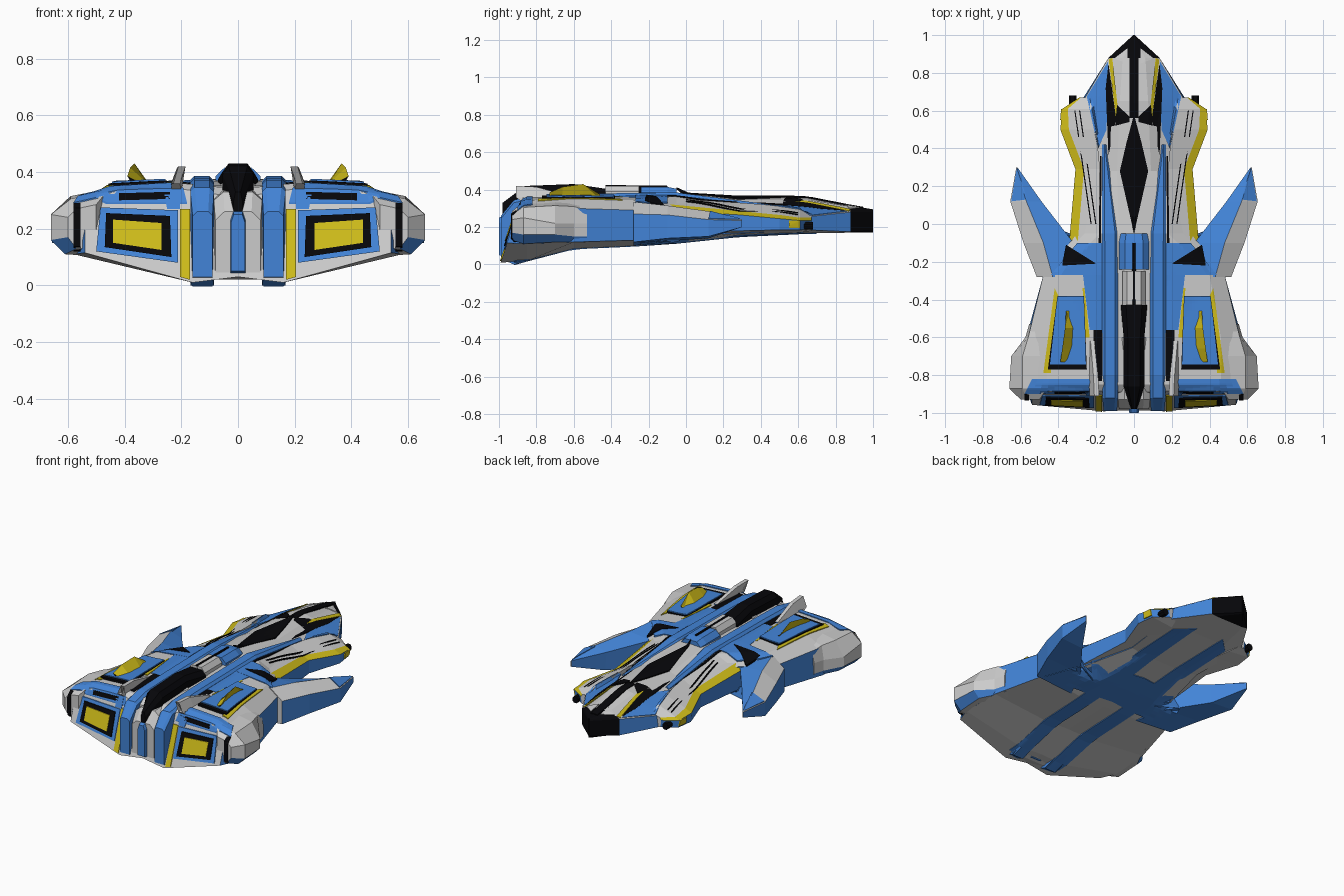
import bpy, bmesh
from mathutils import Vector
from mathutils.bvhtree import BVHTree

if "Cube" in bpy.data.objects:
    bpy.data.objects.remove(bpy.data.objects["Cube"])

RGB = {'blue': (.055, .23, .68), 'yellow': (.62, .5, .01), 'black': (.002, .002, .003)}
MATS = {'grey': None}
for key, c in RGB.items():
    MATS[key] = bpy.data.materials.new(key)
    MATS[key].diffuse_color = (*c, 1)
KEYS = list(MATS)
body_v, body_f = [], []          # surfaces that panels are projected on


def finish(name, bm):
    bmesh.ops.recalc_face_normals(bm, faces=bm.faces)
    me = bpy.data.meshes.new(name)
    used = sorted({f.material_index for f in bm.faces})
    for i in used:
        me.materials.append(MATS[KEYS[i]])
    for f in bm.faces:
        f.material_index = used.index(f.material_index)
    bm.to_mesh(me)
    bm.free()
    ob = bpy.data.objects.new(name, me)
    bpy.context.collection.objects.link(ob)
    m = ob.modifiers.new('mirror', 'MIRROR')
    m.merge_threshold = .0005
    return ob


def loft(name, secs, cols, cap='grey', closed=True, slope=0, body=True):
    """Skin (y, [(x, z)...]) sections; the last one may lean by slope."""
    bm = bmesh.new()
    rings = []
    for i, (y, pts) in enumerate(secs):
        k = slope if i == len(secs) - 1 else 0
        rings.append([bm.verts.new((x, y + k * z, z)) for x, z in pts])
    n = len(rings[0])
    for a, b in zip(rings, rings[1:]):
        for j in range(n if closed else n - 1):
            f = bm.faces.new((a[j], a[(j + 1) % n], b[(j + 1) % n], b[j]))
            f.material_index = KEYS.index(cols[j % len(cols)])
    for r in (rings[0], rings[-1]):
        bm.faces.new(r).material_index = KEYS.index(cap)
    if body:
        bm.verts.index_update()
        o = len(body_v)
        body_v.extend(v.co.copy() for v in bm.verts)
        body_f.extend([o + v.index for v in f.verts] for f in bm.faces)
    return finish(name, bm)


VIEW = {'top': (lambda u, v: (u, v, 3), (0, 0, -1)),
        'belly': (lambda u, v: (u, v, -3), (0, 0, 1)),
        'rear': (lambda u, v: (u, -3, v), (0, 1, 0)),
        'side': (lambda u, v: (3, u, v), (-1, 0, 0))}


def panel(name, quad, col, h=.005, view='top', n=10):
    """Thin plate following the body, seen as a quad from one side."""
    place, d = VIEW[view]
    d = Vector(d)
    a, b, c, e = [Vector(p) for p in quad]
    bm = bmesh.new()
    g = []
    for i in range(n + 1):
        row = []
        for j in range(n + 1):
            p = a.lerp(b, i / n).lerp(e.lerp(c, i / n), j / n)
            o = Vector(place(*p))
            hit = tree.ray_cast(o, d)[0] or tree.find_nearest(o + d * 2.1)[0]
            row.append(bm.verts.new(hit - d * h))
        g.append(row)
    for i in range(n):
        for j in range(n):
            bm.faces.new((g[i][j], g[i + 1][j], g[i + 1][j + 1], g[i][j + 1]))
    rim = bmesh.ops.extrude_edge_only(bm, edges=[x for x in bm.edges if x.is_boundary])
    for v in rim['geom']:
        if isinstance(v, bmesh.types.BMVert):
            v.co += d * (h + .003)
    for f in bm.faces:
        f.material_index = KEYS.index(col)
    bmesh.ops.remove_doubles(bm, verts=bm.verts, dist=1e-5)
    return finish(name, bm)


def rect(x0, y0, x1, y1):
    return [(x0, y0), (x1, y0), (x1, y1), (x0, y1)]


# nose and main hull
nose = (.88, [(0, .315), (.06, .31), (.12, .29), (.135, .28), (.135, .175), (.1, .17), (0, .17)])
loft('nose_tip', [(1, [(0, .295), (.002, .295), (.003, .29), (.004, .28), (.004, .18), (.003, .17), (0, .17)]),
                  nose], ['black'], 'black', False)
loft('hull', [
    nose,
    (.65, [(0, .36), (.075, .345), (.14, .305), (.27, .255), (.28, .185), (.15, .168), (0, .168)]),
    (.28, [(0, .36), (.09, .345), (.15, .325), (.24, .28), (.25, .165), (.15, .15), (0, .15)]),
    (-.05, [(0, .38), (.08, .375), (.18, .365), (.3, .31), (.33, .16), (.2, .115), (0, .115)]),
    (-.27, [(0, .37), (.2, .365), (.4, .345), (.48, .29), (.48, .13), (.2, .1), (0, .1)]),
    (-.6, [(0, .35), (.2, .36), (.46, .35), (.56, .3), (.57, .12), (.2, .085), (0, .09)]),
    (-.85, [(0, .34), (.2, .36), (.46, .345), (.57, .3), (.58, .11), (.16, .02), (0, .03)]),
    (-.995, [(0, .31), (.2, .34), (.44, .33), (.54, .285), (.54, .115), (.16, .01), (0, .03)]),
], ['grey', 'grey', 'grey', 'blue', 'grey', 'grey'], 'grey', False, .33)

# gun pods beside the nose
loft('gun_pod', [
    (-.12, [(.18, .36), (.3, .325), (.345, .29), (.345, .17), (.18, .15)]),
    (.29, [(.18, .33), (.265, .285), (.31, .265), (.31, .18), (.19, .16)]),
    (.5, [(.2, .315), (.345, .265), (.39, .245), (.385, .185), (.2, .168)]),
    (.61, [(.22, .3), (.35, .25), (.38, .235), (.37, .185), (.22, .17)]),
    (.67, [(.24, .26), (.28, .25), (.29, .235), (.285, .19), (.24, .18)]),
], ['grey', 'yellow', 'blue', 'grey', 'grey'])
gun = [(.305, .2), (.315, .187), (.335, .187), (.345, .2), (.345, .215), (.335, .228), (.315, .228), (.305, .215)]
loft('gun_barrel', [(.58, gun), (.68, gun)], ['black'], 'black', body=False)

# forward swept wings
loft('wing', [
    (.3, [(.617, .24), (.62, .24), (.623, .235), (.623, .2), (.617, .2)]),
    (.12, [(.49, .26), (.57, .285), (.655, .24), (.655, .15), (.5, .14)]),
    (-.1, [(.32, .3), (.48, .315), (.585, .265), (.585, .14), (.33, .125)]),
    (-.28, [(.25, .33), (.43, .335), (.515, .27), (.515, .12), (.25, .1)]),
], ['blue', 'grey', 'blue', 'blue', 'blue'])

# outer engine bulges
loft('outer_pod', [
    (-.53, [(.48, .32), (.54, .29), (.555, .22), (.555, .15), (.54, .12), (.48, .12)]),
    (-.6, [(.46, .335), (.56, .31), (.575, .22), (.575, .15), (.56, .12), (.46, .11)]),
    (-.7, [(.46, .34), (.59, .315), (.65, .22), (.65, .16), (.61, .12), (.46, .1)]),
    (-.87, [(.46, .335), (.59, .305), (.66, .25), (.66, .16), (.61, .11), (.46, .1)]),
    (-.93, [(.5, .285), (.57, .27), (.6, .24), (.6, .17), (.57, .13), (.5, .13)]),
], ['grey', 'grey', 'grey', 'blue', 'grey', 'grey'])


# long blue rails and the spine between them
def rail(y, x0, x1, top, low, c=.015):
    return (y, [(x0, low), (x0, top - c), (x0 + c, top), (x1 - c, top), (x1, top - c), (x1, low)])


loft('rail', [rail(.42, .14, .17, .325, .25), rail(-.05, .085, .17, .385, .25), rail(-.6, .085, .168, .378, .15),
              rail(-.8, .085, .168, .372, .04), rail(-.92, .085, .168, .345, 0), rail(-.99, .09, .16, .26, .03)],
     ['blue'], 'blue')


def spine(name, col, *secs):
    loft(name, [(y, [(0, t), (w * .6, t), (w, t - .03), (w, low), (0, low)]) for y, w, t, low in secs],
         [col], col, False)


spine('spine_front', 'blue', (-.05, .07, .405, .3), (-.1, .08, .415, .3), (-.24, .08, .415, .3))
spine('spine_block', 'grey', (-.25, .06, .42, .3), (-.43, .06, .42, .3))
spine('spine_groove', 'black', (-.1, .01, .421, .3), (-.43, .01, .425, .3))
spine('spine_rear', 'black', (-.43, .07, .405, .3), (-.6, .055, .43, .3), (-.86, .055, .42, .25), (-.98, .015, .33, .2))
spine('tail_core', 'grey', (-.6, .085, .365, .1), (-.93, .085, .33, .02), (-.98, .08, .26, .03))
spine('tail_keel', 'blue', (-.9, .035, .3, .02), (-1, .025, .25, .05))

# fins on the engine deck
loft('deck_fin', [(-.46, [(.315, .36), (.345, .36), (.36, .375)]), (-.55, [(.315, .36), (.345, .36), (.365, .43)]),
                  (-.66, [(.32, .36), (.36, .36), (.38, .415)]), (-.73, [(.345, .36), (.375, .36), (.39, .385)])],
     ['yellow'], 'black', body=False)
loft('inner_fin', [(-.62, [(.2, .35), (.235, .35), (.23, .365), (.21, .365)]),
                   (-.8, [(.195, .35), (.24, .35), (.215, .415), (.19, .415)]),
                   (-.91, [(.205, .36), (.235, .36), (.21, .42), (.185, .42)]),
                   (-.87, [(.2, .33), (.235, .33), (.23, .35), (.205, .35)])], ['grey'], 'blue', body=False)

tree = BVHTree.FromPolygons(body_v, body_f)

# nose and cockpit panels
panel('canopy', [(0, .58), (.04, .43), (.075, .28), (0, -.05)], 'black', .008)
panel('nose_stripe', rect(0, .56, .025, .95), 'black')
panel('nose_cheek_plate', [(.035, .93), (.1, .88), (.09, .87), (.035, .85)], 'grey', .004)
panel('nose_yellow_trim', [(.115, .88), (.134, .87), (.095, .56), (.08, .56)], 'yellow')
panel('nose_black_trim', [(.135, .85), (.15, .72), (.135, .36), (.095, .56)], 'black', .006)
panel('cheek', [(.138, .86), (.25, .675), (.19, .4), (.145, .5)], 'blue')
panel('cockpit_side_line', [(.025, .57), (.09, .63), (.1, .52), (.025, .54)], 'black', .006)
for i, x in enumerate((.235, .26)):
    panel('pod_line_%d' % i, [(x + .05, .6), (x + .056, .6), (x - .03, .0), (x - .036, .0)], 'black', .003)
panel('shoulder_line', [(.172, .36), (.18, .36), (.187, -.1), (.175, -.1)], 'black')
panel('gun_collar', rect(.55, .195, .61, .235), 'yellow', .006, 'side')

# wing root panels
panel('wing_root', [(.17, -.1), (.3, -.1), (.44, -.27), (.17, -.27)], 'blue')
panel('wing_root_vent', [(.2, -.21), (.36, -.11), (.37, -.16), (.38, -.22)], 'black', .009)
panel('wing_tip', [(.565, .13), (.65, .12), (.622, .29), (.618, .29)], 'blue')

# engine deck panels
panel('deck_inner', [(.17, -.27), (.27, -.27), (.235, -.56), (.17, -.56)], 'blue', .004)
panel('deck_yellow_outer', [(.44, -.79), (.48, -.79), (.42, -.34), (.4, -.38)], 'yellow', .006)
panel('deck_yellow_inner', [(.235, -.6), (.26, -.6), (.272, -.34), (.262, -.34)], 'yellow', .006)
panel('deck_frame', [(.25, -.77), (.456, -.77), (.405, -.38), (.265, -.38)], 'black', .012)
panel('deck_block', [(.255, -.745), (.445, -.745), (.405, -.385), (.265, -.385)], 'blue', .018)
panel('deck_rear_band', [(.18, -.9), (.58, -.9), (.54, -.82), (.24, -.82)], 'blue')
panel('deck_gap', rect(.17, -.83, .215, -.56), 'black', .004)

# rear engine faces
panel('engine_side_trim', [(.17, .02), (.205, .03), (.205, .27), (.17, .27)], 'yellow', .006, 'rear')
panel('engine_edge', [(.205, .27), (.205, .33), (.26, .32), (.25, .27)], 'blue', .004, 'rear')
panel('engine_lip', [(.24, .305), (.42, .3), (.42, .325), (.24, .33)], 'black', .004, 'rear')
panel('engine_frame', [(.212, .08), (.5, .12), (.485, .275), (.212, .265)], 'blue', .006, 'rear')
panel('engine_rim', [(.235, .1), (.47, .135), (.465, .255), (.24, .245)], 'black', .012, 'rear')
panel('engine_glow', [(.27, .125), (.44, .15), (.44, .232), (.27, .22)], 'yellow', .016, 'rear')
panel('outer_pod_line', rect(.555, .12, .58, .29), 'black', .005, 'rear')

# belly stripes
panel('belly_cross', [(0, -.2), (.48, -.25), (.34, .06), (0, .1)], 'blue', .004, 'belly')
panel('belly_front_stripe', [(.08, .08), (.2, .08), (.2, .6), (.1, .7)], 'blue', .004, 'belly')
panel('belly_rear_stripe', rect(.09, -.92, .19, -.19), 'blue', .004, 'belly')

for m in bpy.data.materials:
    if m.users and not m.is_grease_pencil:
        m.use_nodes = True
        m.node_tree.nodes["Principled BSDF"].inputs["Base Color"].default_value = m.diffuse_color
